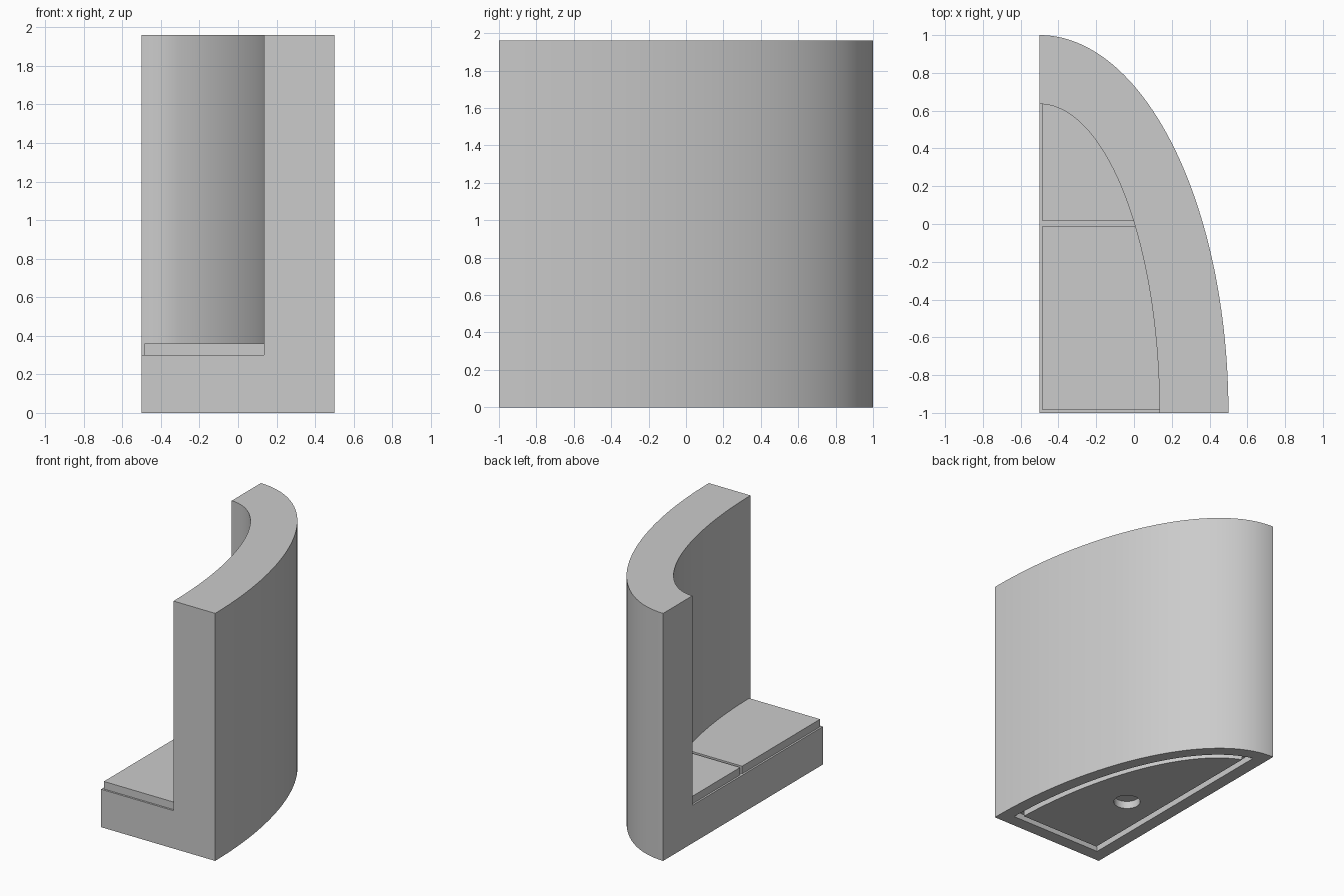
import bpy, bmesh
from math import sin, cos, asin, acos, pi, radians

if "Cube" in bpy.data.objects:
    bpy.data.objects.remove(bpy.data.objects["Cube"])

HEIGHT, SEAT_Z, CUSHION_Z = 1.96, 0.30, 0.36
INNER_X, INNER_Y = 0.635, 1.635

grey = bpy.data.materials.new("plain grey")
grey.use_nodes = True
colour = (0.6, 0.6, 0.6, 1)
grey.diffuse_color = colour
grey.node_tree.nodes["Principled BSDF"].inputs["Base Color"].default_value = colour


def arc(rx, ry, t0=0.0, t1=pi / 2, steps=64):
    """Part of a quarter ellipse, measured from the straight corner."""
    ts = [t0 + (t1 - t0) * i / steps for i in range(steps + 1)]
    return [(rx * cos(t), ry * sin(t)) for t in ts]


def inset_outline(rx, ry, margin):
    """Quarter ellipse with its two straight sides moved in by the margin."""
    return arc(rx, ry, asin(margin / ry), acos(margin / rx)) + [(margin, margin)]


def make(name, loops, z0, z1):
    """Extrude one outline, or the ring between two matching outlines."""
    bm = bmesh.new()
    rings = [[bm.verts.new((u - 0.5, v - 1, z)) for u, v in loop]
             for loop in loops for z in (z0, z1)]

    def bridge(a, b):
        for i in range(len(a)):
            j = (i + 1) % len(a)
            bm.faces.new((a[i], a[j], b[j], b[i]))

    bridge(rings[0], rings[1])
    if len(loops) == 1:
        bm.faces.new(rings[0])
        bm.faces.new(rings[1])
    else:
        bridge(rings[1], rings[3])
        bridge(rings[3], rings[2])
        bridge(rings[2], rings[0])
    bmesh.ops.recalc_face_normals(bm, faces=bm.faces[:])
    mesh = bpy.data.meshes.new(name)
    bm.to_mesh(mesh)
    bm.free()
    mesh.materials.append(grey)
    obj = bpy.data.objects.new(name, mesh)
    bpy.context.collection.objects.link(obj)
    return obj


def activate(obj):
    bpy.ops.object.select_all(action='DESELECT')
    obj.select_set(True)
    bpy.context.view_layer.objects.active = obj


def cut(obj, cutter):
    mod = obj.modifiers.new("cut", 'BOOLEAN')
    mod.operation, mod.solver, mod.object = 'DIFFERENCE', 'EXACT', cutter
    activate(obj)
    bpy.ops.object.modifier_apply(modifier=mod.name)
    bpy.data.objects.remove(cutter)


# Curved backrest and base in one solid
body = make("curved_body", [arc(1, 2) + [(0, 0)]], 0, HEIGHT)

# Open seat space, running out past both straight sides
space = [(INNER_X, -0.1)] + arc(INNER_X, INNER_Y) + [(-0.1, INNER_Y), (-0.1, -0.1)]
cut(body, make("seat_space", [space], SEAT_Z, HEIGHT + 0.1))

# Groove and round socket in the underside
groove = [inset_outline(0.9, 1.9, 0.1), inset_outline(0.85, 1.85, 0.15)]
cut(body, make("underside_groove", groove, -0.05, 0.05))
circle = [(0.4 + 0.097 * cos(i * pi / 24), 0.8 + 0.097 * sin(i * pi / 24)) for i in range(48)]
cut(body, make("underside_socket", [circle], -0.05, 0.06))

# Seat cushions, tucked slightly into the backrest
rx, ry, edge = INNER_X + 0.003, INNER_Y + 0.003, 0.015
front = arc(rx, ry, asin(edge / ry), asin(0.99 / ry)) + [(edge, 0.99), (edge, edge)]
back = arc(rx, ry, asin(1.015 / ry), acos(edge / rx)) + [(edge, 1.015)]
cushions = [make("front_cushion", [front], SEAT_Z, CUSHION_Z),
            make("back_cushion", [back], SEAT_Z, CUSHION_Z)]

for part in [body] + cushions:
    activate(part)
    bpy.ops.object.shade_smooth_by_angle(angle=radians(30))
